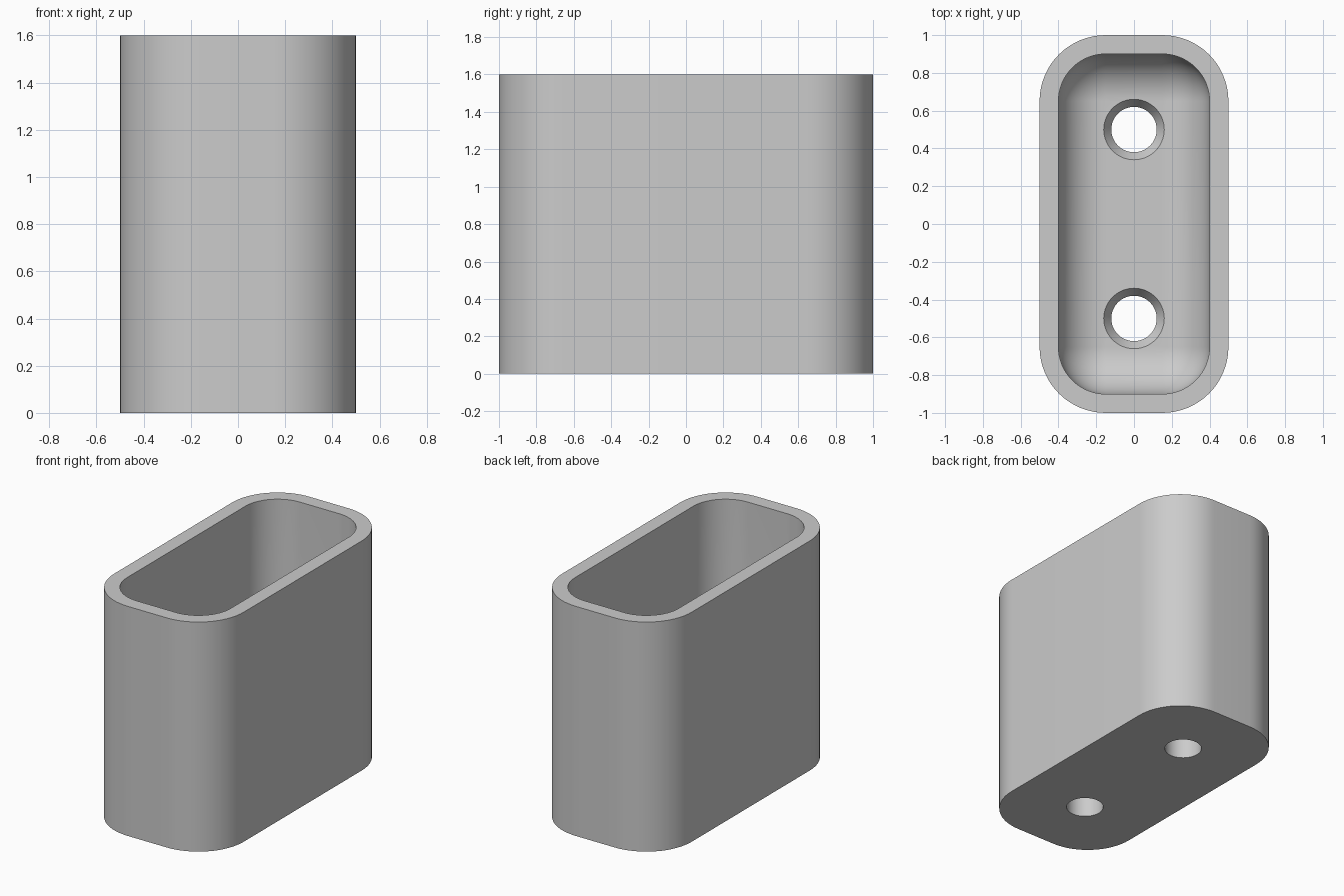
import bpy, bmesh
from math import sin, cos, pi, radians

cube = bpy.data.objects.get("Cube")
if cube:
    bpy.data.objects.remove(cube, do_unlink=True)

HEIGHT, FLOOR = 1.6, 0.2
CORE_X, CORE_Y = 0.15, 0.65      # centres of the corner arcs
OUTER_R, INNER_R = 0.35, 0.25
STEPS = 16

grey = bpy.data.materials.new("plain grey")
grey.use_nodes = True
colour = (0.6, 0.6, 0.6, 1)
grey.diffuse_color = colour
grey.node_tree.nodes["Principled BSDF"].inputs["Base Color"].default_value = colour


def rounded_ring(r, z):
    """Rounded rectangle around the fixed corner centres."""
    pts = []
    for q, (sx, sy) in enumerate([(1, 1), (-1, 1), (-1, -1), (1, -1)]):
        for i in range(STEPS + 1):
            a = (q + i / STEPS) * pi / 2
            pts.append((sx * CORE_X + r * cos(a), sy * CORE_Y + r * sin(a), z))
    return pts


def circle_ring(y, r, z, n=64):
    return [(r * cos(2 * pi * i / n), y + r * sin(2 * pi * i / n), z) for i in range(n)]


def loft(name, rings):
    """Skin a stack of rings and cap both ends."""
    bm = bmesh.new()
    loops = [[bm.verts.new(p) for p in ring] for ring in rings]
    n = len(loops[0])
    for a, b in zip(loops, loops[1:]):
        for i in range(n):
            j = (i + 1) % n
            bm.faces.new((a[i], a[j], b[j], b[i]))
    bm.faces.new(loops[0][::-1])
    bm.faces.new(loops[-1])
    bmesh.ops.remove_doubles(bm, verts=bm.verts, dist=0.0001)
    bmesh.ops.recalc_face_normals(bm, faces=bm.faces)
    mesh = bpy.data.meshes.new(name)
    bm.to_mesh(mesh)
    bm.free()
    mesh.materials.append(grey)
    ob = bpy.data.objects.new(name, mesh)
    bpy.context.collection.objects.link(ob)
    return ob


# Outer wall, rim, inner wall, then the rounded transition into the floor
rings = [rounded_ring(OUTER_R, 0), rounded_ring(OUTER_R, HEIGHT), rounded_ring(INNER_R, HEIGHT)]
for i in range(STEPS + 1):
    a = i / STEPS * pi / 2
    rings.append(rounded_ring(INNER_R * cos(a), FLOOR + INNER_R * (1 - sin(a))))
holder = loft("holder_body", rings)

# Two countersunk screw holes through the floor
bpy.context.view_layer.objects.active = holder
holder.select_set(True)
for y in (-0.5, 0.5):
    profile = [(0.12, -0.1), (0.12, 0.14), (0.16, FLOOR), (0.2, 0.26)]
    cutter = loft("hole_cutter", [circle_ring(y, r, z) for r, z in profile])
    cutter.hide_render = True
    mod = holder.modifiers.new("screw_hole", 'BOOLEAN')
    mod.operation = 'DIFFERENCE'
    mod.solver = 'EXACT'
    mod.object = cutter
    bpy.ops.object.modifier_apply(modifier=mod.name)
    bpy.data.objects.remove(cutter, do_unlink=True)

bpy.ops.object.shade_smooth_by_angle(angle=radians(30))
